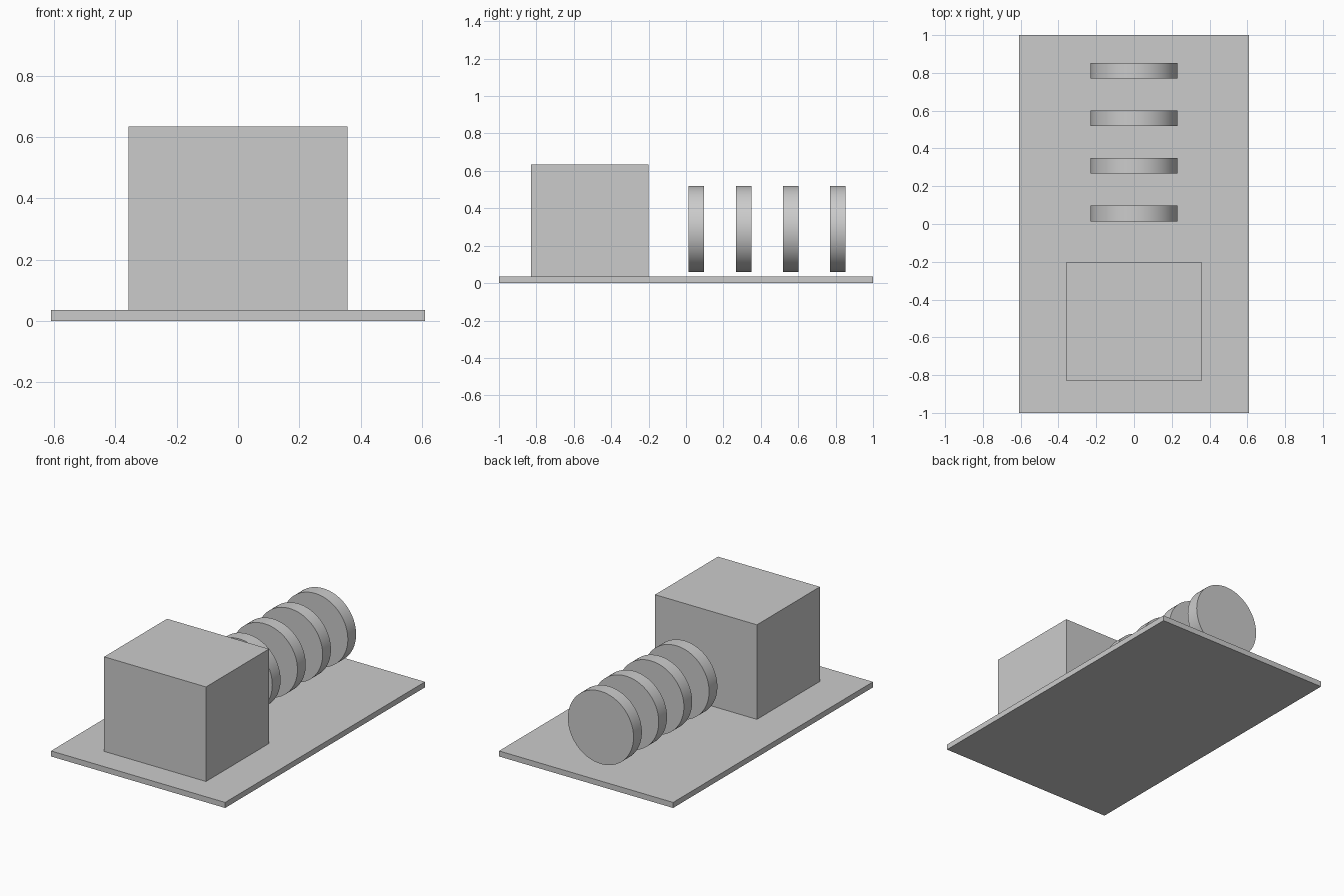
import bpy
from math import pi

cube = bpy.data.objects.get("Cube")
if cube:
    bpy.data.objects.remove(cube, do_unlink=True)

# Single plain grey
grey = bpy.data.materials.new("light grey")
grey.use_nodes = True
colour = (0.6, 0.6, 0.6, 1)
grey.diffuse_color = colour
grey.node_tree.nodes["Principled BSDF"].inputs["Base Color"].default_value = colour


def finish(name):
    obj = bpy.context.object
    obj.name = name
    obj.data.materials.append(grey)
    return obj


def box(name, centre, size):
    bpy.ops.mesh.primitive_cube_add(size=1, location=centre)
    obj = finish(name)
    obj.scale = size
    bpy.ops.object.transform_apply(location=False, rotation=False, scale=True)


# Flat base and the block standing on it
BASE_TOP = 0.035
BLOCK_TOP = 0.634
box("base_plate", (0, 0, BASE_TOP / 2), (1.22, 2, BASE_TOP))
box("front_block", (0, -0.515, (BASE_TOP + BLOCK_TOP) / 2),
    (0.714, 0.63, BLOCK_TOP - BASE_TOP))

# Row of upright discs behind the block
for i in range(4):
    bpy.ops.mesh.primitive_cylinder_add(
        vertices=96, radius=0.23, depth=0.083,
        location=(0, 0.056 + i * 0.252, 0.29), rotation=(pi / 2, 0, 0))
    finish(f"disc_{i + 1}")
    bpy.ops.object.shade_smooth_by_angle()
